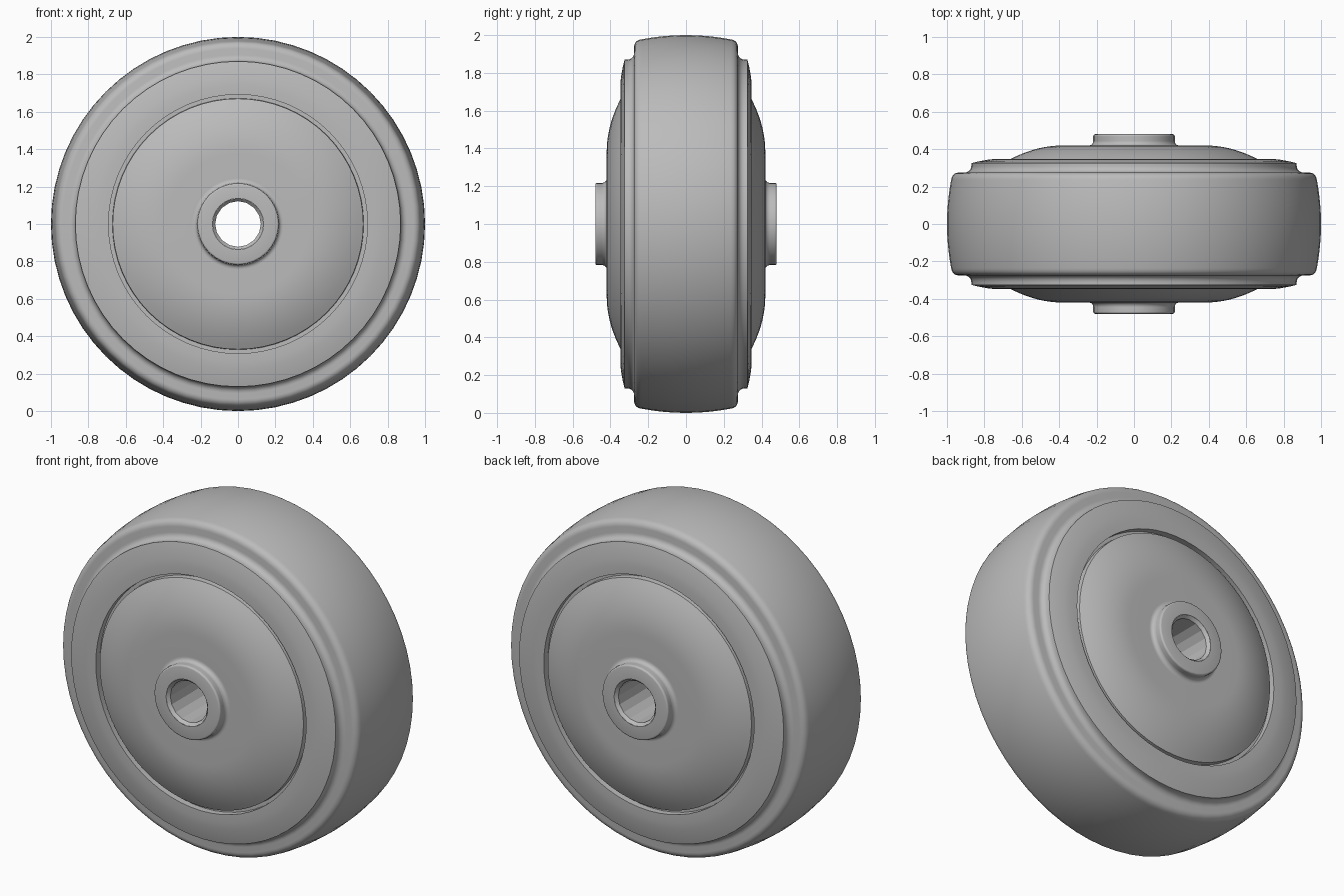
import bpy, bmesh, math

if "Cube" in bpy.data.objects:
    bpy.data.objects.remove(bpy.data.objects["Cube"])

grey = bpy.data.materials.new("mid grey")
grey.diffuse_color = (0.5, 0.5, 0.5, 1)
grey.use_nodes = True
grey.node_tree.nodes["Principled BSDF"].inputs["Base Color"].default_value = grey.diffuse_color


def arc(cr, cy, radius, a0, a1, n=5):
    """Points (r, y) on an arc, angles in degrees from the radial direction."""
    return [(cr + radius * math.cos(math.radians(a0 + (a1 - a0) * i / n)),
             cy + radius * math.sin(math.radians(a0 + (a1 - a0) * i / n)))
            for i in range(n + 1)]


def lathe(name, half, segments, angle=35):
    """Spin a half profile (centre plane outward or inward) and its mirror about the axle."""
    bm = bmesh.new()
    for side in (1, -1):
        rings = []
        for r, y in half:
            rings.append([bm.verts.new((r * math.cos(2 * math.pi * i / segments), side * y,
                                        1 + r * math.sin(2 * math.pi * i / segments)))
                          for i in range(segments)])
        for a, b in zip(rings, rings[1:]):
            for i in range(segments):
                j = (i + 1) % segments
                quad = (a[i], a[j], b[j], b[i])
                bm.faces.new(quad if side == 1 else quad[::-1])
    bmesh.ops.remove_doubles(bm, verts=bm.verts, dist=0.0005)
    mesh = bpy.data.meshes.new(name)
    bm.to_mesh(mesh)
    bm.free()
    mesh.materials.append(grey)
    obj = bpy.data.objects.new(name, mesh)
    bpy.context.collection.objects.link(obj)
    bpy.ops.object.select_all(action='DESELECT')
    obj.select_set(True)
    bpy.context.view_layer.objects.active = obj
    bpy.ops.object.shade_smooth_by_angle(angle=math.radians(angle))
    return obj


# Tyre: crowned tread, rounded shoulder, hollow fillet and raised sidewall ring
tread = [(1 - 0.023 * (y / 0.24) ** 2, y) for y in (0, 0.06, 0.12, 0.18, 0.235)]
shoulder = arc(0.938, 0.236, 0.039, 8, 90)
fillet = arc(0.905, 0.31, 0.035, 270, 180)
sidewall = [(0.87, 0.325), (0.84, 0.333), (0.78, 0.344), (0.74, 0.348), (0.692, 0.348),
            (0.692, 0.31)]
lathe("tyre", tread + shoulder + fillet + sidewall, 64)

# Wheel disc: narrow groove at its edge, domed face and hub fillet
dome = [(0.38 + 0.29 * math.sin(t), 0.308 + 0.112 * math.cos(t))
        for t in [math.radians(75 * i / 9) for i in range(9, -1, -1)]]
dome = [(0.692, 0.31), (0.672, 0.31), (0.67, 0.342)] + [
    (0.38 + 0.29 * k / 9, 0.42 - 0.078 * (k / 9) ** 2) for k in range(9, -1, -1)]
lathe("wheel_disc", dome + [(0.245, 0.42)] + arc(0.24, 0.442, 0.022, 270, 180, 4), 64)

# Hub: boss with a softened rim
lathe("hub", [(0.218, 0.43), (0.218, 0.468)] + arc(0.208, 0.47, 0.01, 0, 90, 3)
      + [(0.137, 0.48)], 32)

# Axle bore: chamfered through hole
lathe("axle_bore", [(0.138, 0.48), (0.122, 0.462), (0.122, 0)], 16, 20)
